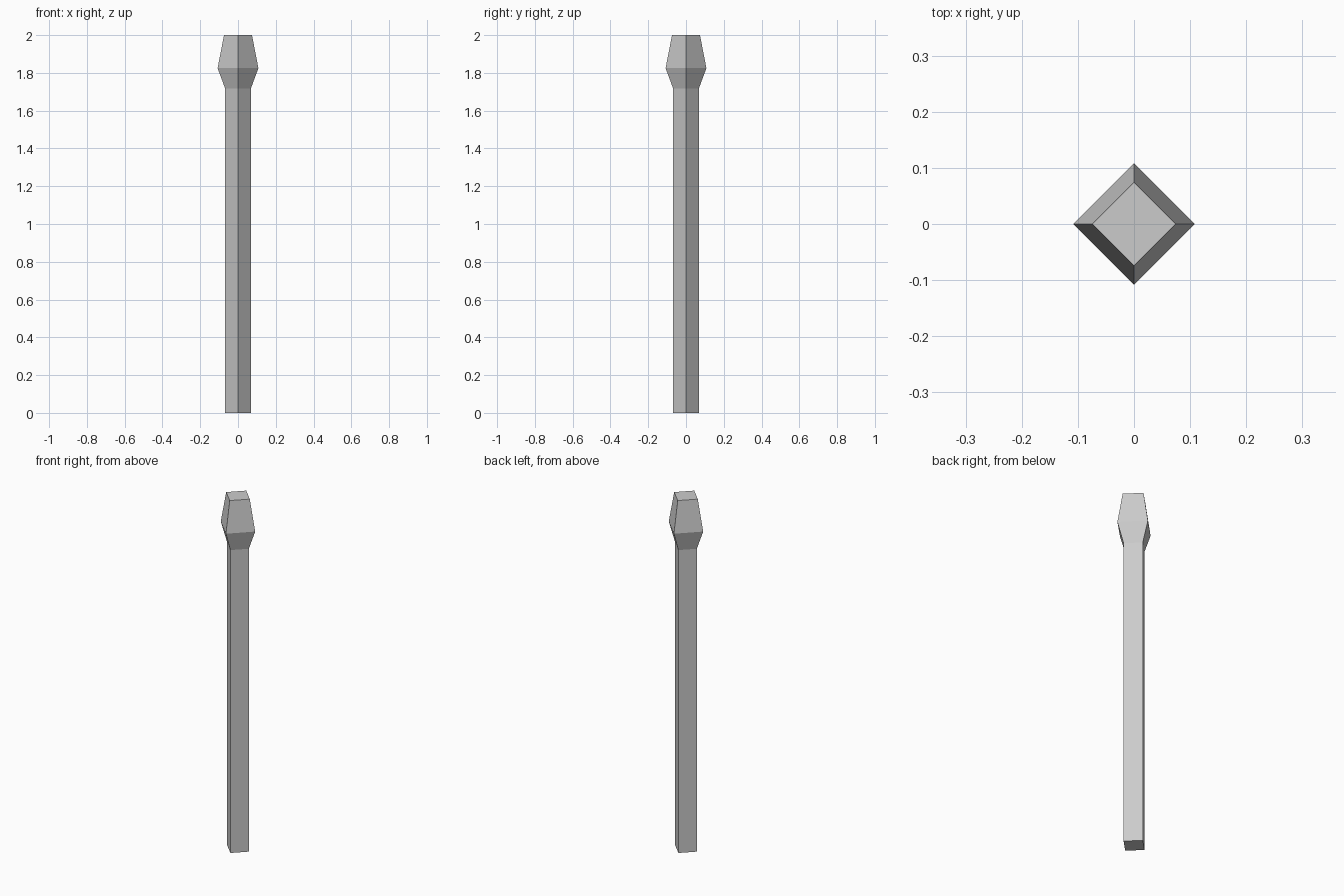
import bpy
import bmesh
from mathutils import Vector

cube = bpy.data.objects.get("Cube")
if cube:
    bpy.data.objects.remove(cube, do_unlink=True)

grey = bpy.data.materials.new("light_grey")
grey.use_nodes = True
colour = (0.6, 0.6, 0.6, 1)
grey.diffuse_color = colour
grey.node_tree.nodes["Principled BSDF"].inputs["Base Color"].default_value = colour


def diamond_loft(name, profile):
    """Loft a closed four-sided solid through (corner radius, height) pairs."""
    bm = bmesh.new()
    corners = [Vector(c) for c in ((1, 0, 0), (0, 1, 0), (-1, 0, 0), (0, -1, 0))]
    rings = [[bm.verts.new(c * r + Vector((0, 0, z))) for c in corners]
             for r, z in profile]
    for low, high in zip(rings, rings[1:]):
        for i in range(4):
            j = (i + 1) % 4
            bm.faces.new((low[i], low[j], high[j], high[i]))
    bm.faces.new(rings[0][::-1])
    bm.faces.new(rings[-1])
    mesh = bpy.data.meshes.new(name)
    bm.to_mesh(mesh)
    bm.free()
    mesh.materials.append(grey)
    obj = bpy.data.objects.new(name, mesh)
    bpy.context.collection.objects.link(obj)


# Square post turned corner-forward, with its flared, tapering cap in one solid
diamond_loft("post", [(0.068, 0), (0.068, 1.717), (0.108, 1.825), (0.074, 2)])
